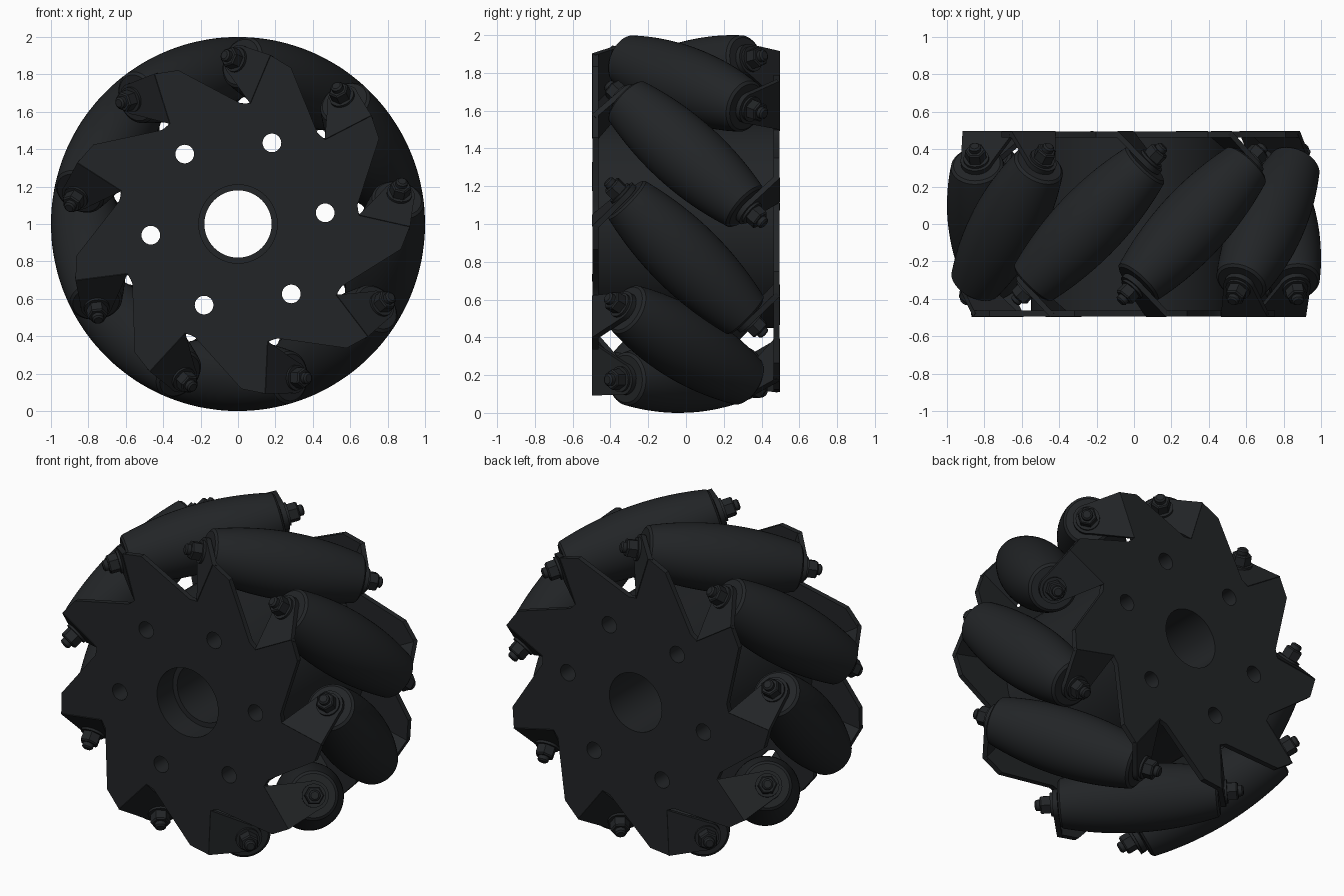
import bpy, bmesh
from math import sin, cos, tan, pi, radians, sqrt
from mathutils import Matrix, Vector

if "Cube" in bpy.data.objects:
    bpy.data.objects.remove(bpy.data.objects["Cube"])

N = 9                      # rollers
R0 = 0.806                 # distance of roller axis from wheel axis
START = radians(27.3)      # angle of first roller
WHEEL = Matrix.Translation((0, 0, 1)) @ Matrix.Rotation(pi / 2, 4, 'X')  # local z = -y

black = bpy.data.materials.new("black")
black.diffuse_color = (0.016, 0.018, 0.02, 1)
black.use_nodes = True
black.node_tree.nodes["Principled BSDF"].inputs["Base Color"].default_value = black.diffuse_color


def circle(r, cx=0, cy=0, n=48, a0=0.0):
    return [(cx + r * cos(a0 + 2 * pi * i / n), cy + r * sin(a0 + 2 * pi * i / n)) for i in range(n)]


def add(name, mesh, matrix):
    obj = bpy.data.objects.new(name, mesh)
    bpy.context.collection.objects.link(obj)
    obj.matrix_world = matrix
    return obj


def smooth(obj, angle=35):
    bpy.ops.object.select_all(action='DESELECT')
    obj.select_set(True)
    bpy.context.view_layer.objects.active = obj
    bpy.ops.object.shade_smooth_by_angle(angle=radians(angle))


def slab_mesh(name, loops, z0, z1):
    """Flat outline with holes, filled and extruded from z0 to z1."""
    cu = bpy.data.curves.new(name, 'CURVE')
    cu.dimensions, cu.fill_mode, cu.extrude = '2D', 'BOTH', (z1 - z0) / 2
    for pts in loops:
        sp = cu.splines.new('POLY')
        sp.points.add(len(pts) - 1)
        for p, (x, y) in zip(sp.points, pts):
            p.co = (x, y, 0, 1)
        sp.use_cyclic_u = True
    tmp = add(name, cu, Matrix())
    bpy.context.view_layer.update()
    me = bpy.data.meshes.new_from_object(tmp.evaluated_get(bpy.context.evaluated_depsgraph_get()))
    bpy.data.objects.remove(tmp)
    me.name = name
    bm = bmesh.new()
    bm.from_mesh(me)
    bmesh.ops.remove_doubles(bm, verts=bm.verts, dist=1e-5)
    bmesh.ops.translate(bm, verts=bm.verts, vec=(0, 0, (z0 + z1) / 2))
    bmesh.ops.recalc_face_normals(bm, faces=bm.faces)
    bm.to_mesh(me)
    bm.free()
    me.materials.clear()
    me.materials.append(black)
    return me


def lathe_mesh(name, parts):
    """Each part is (profile of (radius, z), sides), closed with end caps."""
    bm = bmesh.new()
    for prof, n in parts:
        rings = [[bm.verts.new((x, y, z)) for x, y in circle(r, n=n)] for r, z in prof]
        for a, b in zip(rings, rings[1:]):
            for i in range(n):
                j = (i + 1) % n
                bm.faces.new((a[i], a[j], b[j], b[i]))
        bm.faces.new(rings[0][::-1])
        bm.faces.new(rings[-1])
    bmesh.ops.recalc_face_normals(bm, faces=bm.faces)
    me = bpy.data.meshes.new(name)
    bm.to_mesh(me)
    bm.free()
    me.materials.append(black)
    return me


# Side plates: saw-tooth outline with bore and six bolt holes
holes = [circle(0.05, 0.47 * cos(radians(7.3 + 60 * i)), 0.47 * sin(radians(7.3 + 60 * i)), 24)
         for i in range(6)]
TOOTH = [(0.612, -0.205), (0.88, 0.06), (0.90, 0.19), (0.62, 0.19)]


def plate_outline(side):
    pts = []
    for k in range(N):
        a = START + side * 2 * pi * k / N
        for u, t in TOOTH:
            t *= side
            pts.append((u * cos(a) - t * sin(a), u * sin(a) + t * cos(a)))
    return pts


slabs = [
    ("front_plate", [plate_outline(1), circle(0.21)] + holes, 0.462, 0.495),
    ("back_plate", [plate_outline(-1), circle(0.18)] + holes, -0.495, -0.462),
    # Hub core with a counterbore at the front
    ("hub_front", [circle(0.55, n=72), circle(0.21)] + holes, 0.34, 0.462),
    ("hub_core", [circle(0.55, n=72), circle(0.18)] + holes, -0.462, 0.34),
]
for name, loops, z0, z1 in slabs:
    smooth(add(name, slab_mesh(name, loops, z0, z1), WHEEL))

# Barrel roller: profile that touches the unit-radius tread cylinder
profile = []
for i in range(-12, 13):
    p = radians(19.6) * i / 12
    g = 1 - R0 / cos(p)
    profile.append((g * sqrt(1 - sin(p) ** 2 / 2), R0 * tan(p) * sqrt(2) + g * sin(p) / sqrt(2)))
end = profile[-1]
profile = [(end[0] - 0.015, -end[1] - 0.012)] + profile + [(end[0] - 0.015, end[1] + 0.012)]
roller = lathe_mesh("roller", [(profile, 48)])

# Bolt end: washer, hexagon and rounded stud
bolt = lathe_mesh("bolt_end", [
    ([(0.035, -0.50), (0.035, -0.40)], 16),
    ([(0.068, -0.500), (0.068, -0.484)], 24),
    ([(0.048, -0.560), (0.056, -0.552), (0.056, -0.500)], 6),
    ([(0.022, -0.590), (0.032, -0.582), (0.032, -0.555)], 16)])

# Bent tab, seen along the roller axis, rounded around the bolt
arc = [(0.085 * cos(radians(a)), 0.085 * sin(radians(a))) for a in range(10, -171, -15)]
tab = slab_mesh("bracket_tab", [[(-0.186, 0.218), (0.094, 0.218)] + arc], -0.486, -0.457)

FLIP = Matrix.Rotation(pi, 4, 'X')
for k in range(N):
    a = START + 2 * pi * k / N
    u = Vector((cos(a), 0, sin(a)))
    tang = Vector((-sin(a), 0, cos(a)))
    d = (Vector((0, 1, 0)) - tang).normalized()
    frame = Matrix((u, d.cross(u), d)).transposed().to_4x4()
    frame.translation = Vector((0, 0, 1)) + u * R0
    objs = [add(f"roller_{k + 1}", roller, frame)]
    for side, m in (("front", frame), ("back", frame @ FLIP)):
        objs.append(add(f"{side}_bolt_{k + 1}", bolt, m))
        objs.append(add(f"{side}_tab_{k + 1}", tab, m))
    if k == 0:
        for o in objs[:3]:
            smooth(o)
